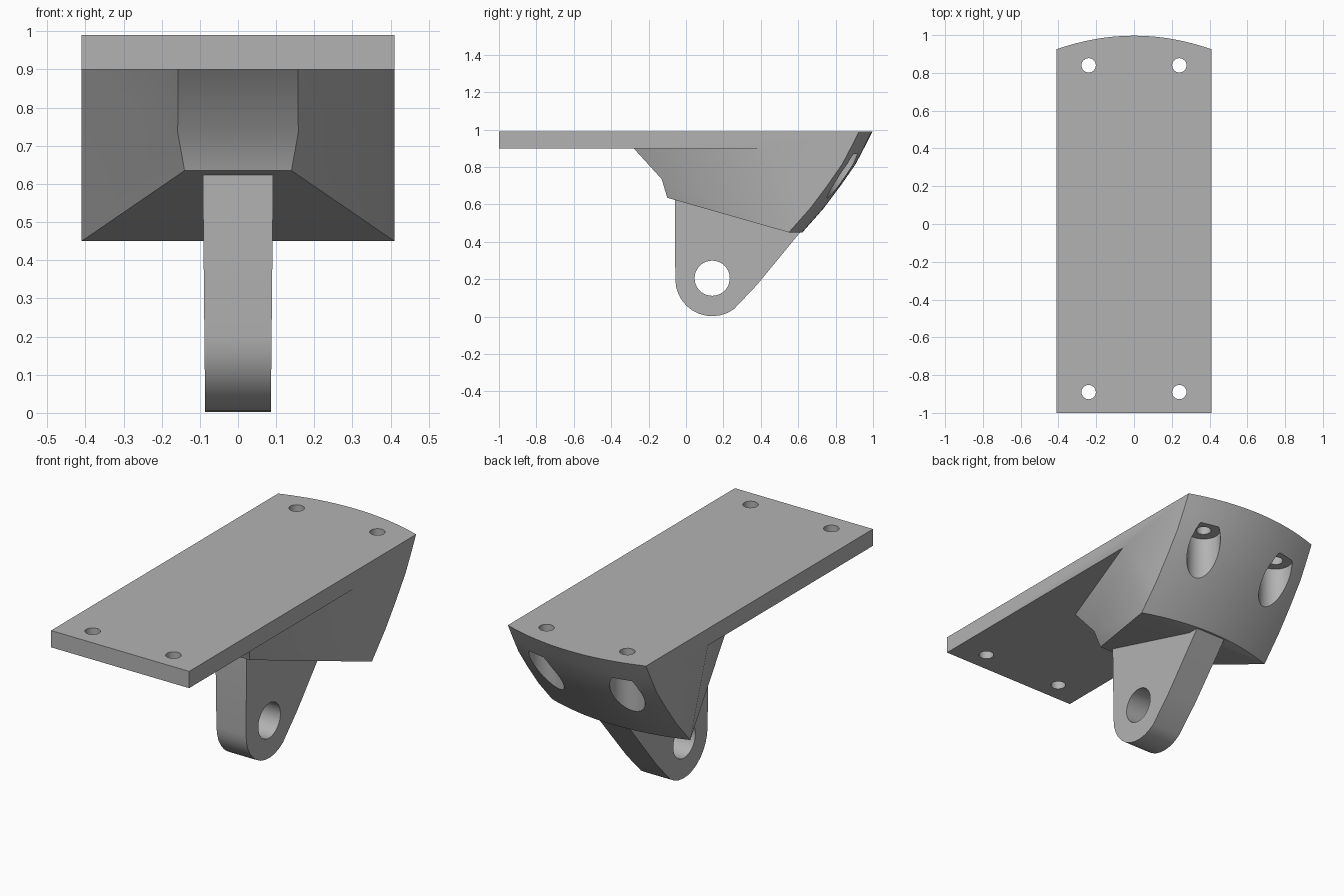
import bpy, bmesh, math

if "Cube" in bpy.data.objects:
    bpy.data.objects.remove(bpy.data.objects["Cube"])

grey = bpy.data.materials.new("plain grey")
grey.diffuse_color = (0.45, 0.45, 0.45, 1)
grey.use_nodes = True
grey.node_tree.nodes["Principled BSDF"].inputs["Base Color"].default_value = grey.diffuse_color


def mesh_object(name, faces):
    """Object from faces given as lists of points; shared points are welded."""
    bm = bmesh.new()
    for f in faces:
        bm.faces.new([bm.verts.new(p) for p in f])
    bmesh.ops.remove_doubles(bm, verts=bm.verts, dist=1e-4)
    bmesh.ops.recalc_face_normals(bm, faces=bm.faces)
    me = bpy.data.meshes.new(name)
    bm.to_mesh(me)
    bm.free()
    me.materials.append(grey)
    ob = bpy.data.objects.new(name, me)
    bpy.context.collection.objects.link(ob)
    return ob


def drill(ob, radius, center, depth, axis="Z", sides=40):
    """Cut a round hole and discard the cutter."""
    rot = (0, math.pi / 2, 0) if axis == "X" else (0, 0, 0)
    bpy.ops.mesh.primitive_cylinder_add(vertices=sides, radius=radius, depth=depth,
                                        location=center, rotation=rot)
    cutter = bpy.context.object
    cutter.hide_render = True
    cutter.data.materials.append(grey)
    mod = ob.modifiers.new("hole", "BOOLEAN")
    mod.operation, mod.solver, mod.object = "DIFFERENCE", "EXACT", cutter
    bpy.context.view_layer.objects.active = ob
    bpy.ops.object.modifier_apply(modifier=mod.name)
    bpy.data.objects.remove(cutter)


def smooth(ob):
    bpy.ops.object.select_all(action="DESELECT")
    ob.select_set(True)
    bpy.context.view_layer.objects.active = ob
    bpy.ops.object.shade_smooth_by_angle(angle=math.radians(30))


# Mounting plate with the flared block below it, bowed at the back
W, TOP, LOW = 0.41, 0.99, 0.90
edge = [(0.925, TOP), (0.885, 0.91), (0.835, 0.815), (0.755, 0.70),
        (0.665, 0.58), (0.55, 0.45)]
N = 16
xs = [-W + 2 * W * i / N for i in range(N + 1)]
rows = [[(x, y + 0.072 * (1 - (x / W) ** 2), z) for x in xs] for y, z in edge]
faces = [[rows[r][i], rows[r][i + 1], rows[r + 1][i + 1], rows[r + 1][i]]
         for r in range(len(edge) - 1) for i in range(N)]


def side(s):
    """Corner points on one side: plate top, plate bottom, nose, flare."""
    return ((s * W, -1, TOP), (s * W, -1, LOW), (s * 0.157, -0.28, LOW),
            (s * 0.158, -0.13, 0.735), (s * 0.14, -0.10, 0.635),
            (s * W, 0.55, 0.45), (s * W, 0.40, LOW))


L, R = side(-1), side(1)
for p, col in ((L, 0), (R, -1)):
    t, b, n0, n1, n2, d, e = p
    faces += [[t, b, e] + [row[col] for row in reversed(rows)],
              [n0, n1, e], [n1, d, e], [n1, n2, d]]
faces += [[L[0], R[0]] + rows[0][::-1],                    # top
          [L[0], R[0], R[1], L[1]],                        # front edge
          [L[1], R[1], R[6], R[2], L[2], L[6]],            # underside
          [L[2], R[2], R[3], L[3]], [L[3], R[3], R[4], L[4]],  # nose
          [L[4], R[4], R[5], L[5]], rows[-1]]              # sloping bottom
plate = mesh_object("mounting_plate", faces)

# Bolt holes, with wide counterbores opening through the bowed back
for x in (-0.24, 0.24):
    drill(plate, 0.086, (x, 0.84, 0.57), 0.60)
    for y in (-0.89, 0.84):
        drill(plate, 0.038, (x, y, 0.95), 0.3, sides=24)
smooth(plate)

# Pivot lug with a rounded foot
foot = [(0.14 + 0.197 * math.cos(a), 0.199 + 0.197 * math.sin(a))
        for a in [math.radians(180 + 11.5 * i) for i in range(12)]]
profile = [(-0.06, 0.70), (-0.06, 0.60)] + foot + [(0.38, 0.17), (0.61, 0.45), (0.60, 0.53)]


def lug_points(s):
    return [(s * (0.086 + 0.01 * z), y, z) for y, z in profile]


a, b = lug_points(-1), lug_points(1)
n = len(profile)
lug = mesh_object("pivot_lug", [a, b] + [[a[i], a[(i + 1) % n], b[(i + 1) % n], b[i]]
                                         for i in range(n)])
drill(lug, 0.094, (0, 0.14, 0.205), 0.6, axis="X")
smooth(lug)
